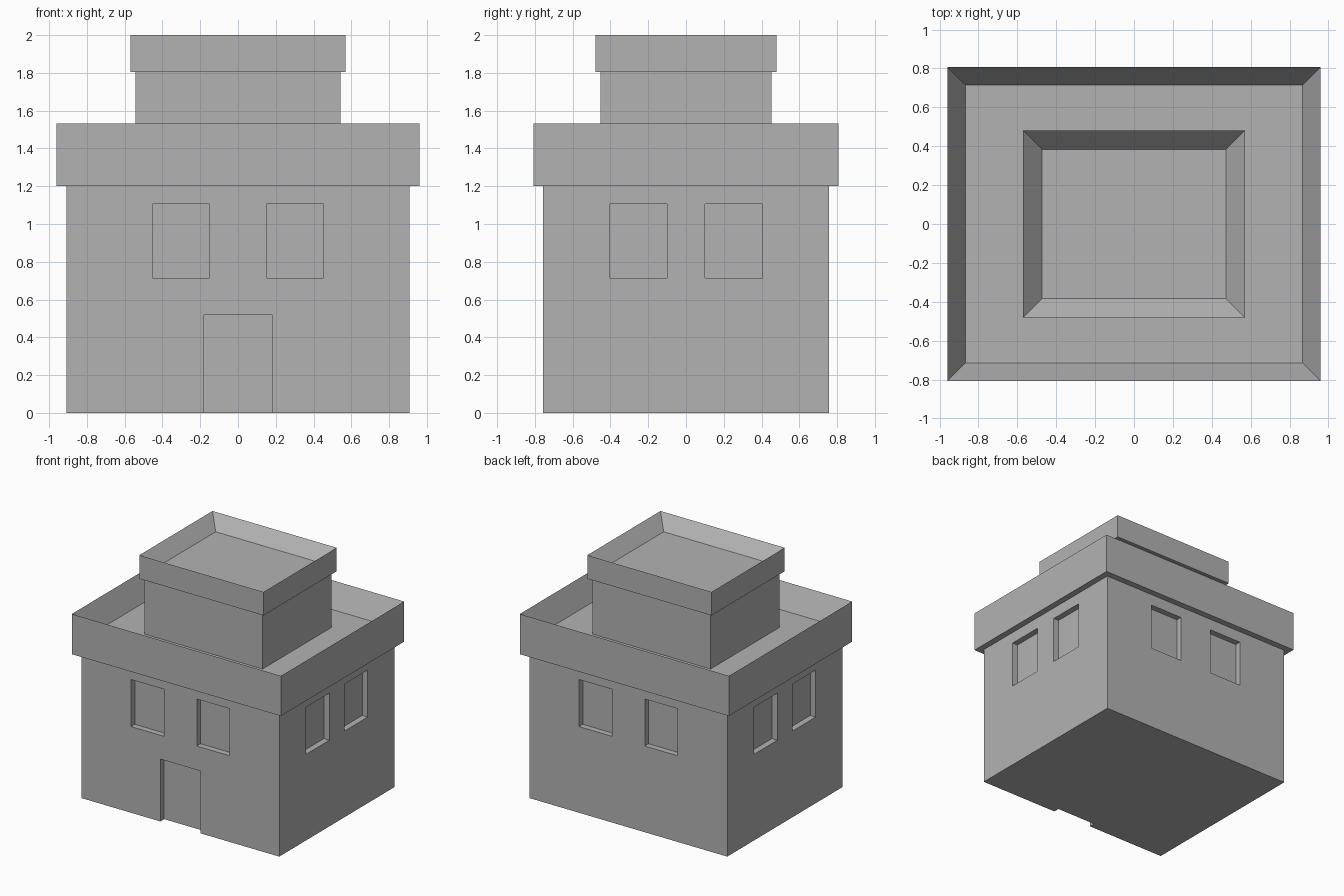
import bpy, bmesh
from mathutils import Matrix

cube = bpy.data.objects.get("Cube")
if cube:
    bpy.data.objects.remove(cube, do_unlink=True)

# Single plain grey
grey = bpy.data.materials.new("plain grey")
grey.use_nodes = True
colour = (0.45, 0.45, 0.45, 1)
grey.diffuse_color = colour
grey.node_tree.nodes["Principled BSDF"].inputs["Base Color"].default_value = colour


def box(name, half_x, half_y, low, high, centre=(0, 0), rim=0, depth=0):
    """Box between two heights; a rim width and depth sink its top into a tray."""
    bm = bmesh.new()
    size = Matrix.Diagonal((2 * half_x, 2 * half_y, high - low, 1))
    place = Matrix.Translation((*centre, (low + high) / 2))
    bmesh.ops.create_cube(bm, size=1, matrix=place @ size)
    if rim:
        bm.normal_update()
        top = max(bm.faces, key=lambda f: f.calc_center_median().z)
        bmesh.ops.inset_region(bm, faces=[top], thickness=rim, use_even_offset=True)
        bmesh.ops.translate(bm, verts=top.verts, vec=(0, 0, -depth))
    mesh = bpy.data.meshes.new(name)
    bm.to_mesh(mesh)
    bm.free()
    mesh.materials.append(grey)
    obj = bpy.data.objects.new(name, mesh)
    bpy.context.collection.objects.link(obj)
    return obj


def cut(target, cutter):
    """Carve the cutter out of the target, then discard the cutter."""
    cutter.hide_render = True
    mod = target.modifiers.new("recess", "BOOLEAN")
    mod.operation = "DIFFERENCE"
    mod.solver = "EXACT"
    mod.object = cutter
    bpy.context.view_layer.objects.active = target
    bpy.ops.object.modifier_apply(modifier=mod.name)
    bpy.data.objects.remove(cutter, do_unlink=True)


WALL_X, WALL_Y, RECESS = 0.908, 0.756, 0.05

# Main storey
walls = box("main_walls", WALL_X, WALL_Y, 0, 1.2)

# Two windows sunk into each wall
for side in (-1, 1):
    for offset in (-1, 1):
        cut(walls, box("window_cutter", 0.151, RECESS, 0.715, 1.105,
                       (offset * 0.302, side * WALL_Y)))
        cut(walls, box("window_cutter", RECESS, 0.152, 0.715, 1.105,
                       (side * WALL_X, offset * 0.252)))

# Doorway at the front, open at the ground
cut(walls, box("door_cutter", 0.183, RECESS, -0.1, 0.517, (0, -WALL_Y)))

# Roof terrace with parapet
box("roof_parapet", 0.96, 0.808, 1.2, 1.533, rim=0.094, depth=0.19)

# Small upper storey with its own parapet
box("upper_walls", 0.543, 0.453, 1.3, 1.805)
box("upper_parapet", 0.57, 0.48, 1.805, 2.0, rim=0.096, depth=0.11)
